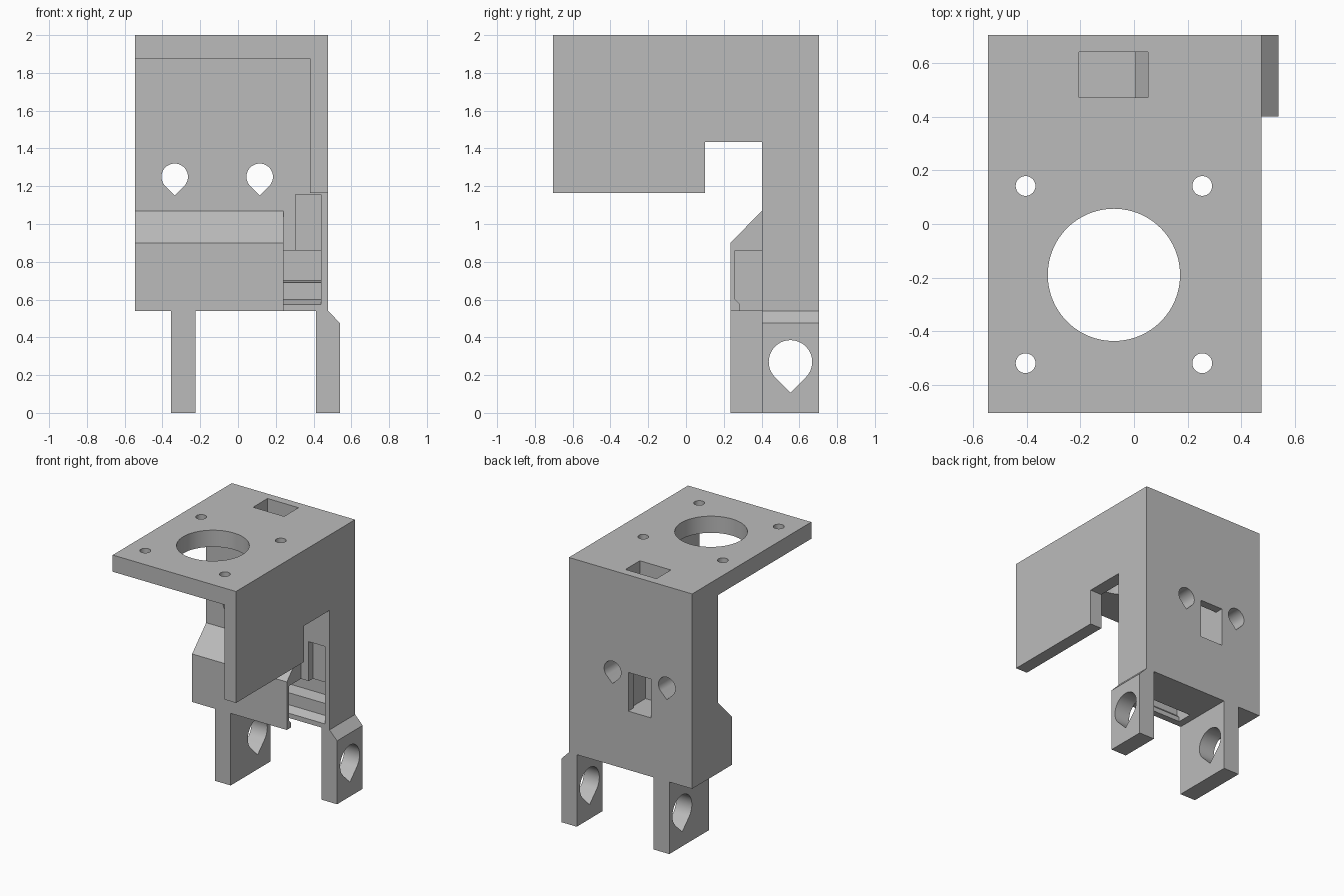
import bpy, bmesh, math
from mathutils import Vector

cube = bpy.data.objects.get("Cube")
if cube:
    bpy.data.objects.remove(cube, do_unlink=True)

grey = bpy.data.materials.new("light_grey_plastic")
grey.use_nodes = True
grey.diffuse_color = (0.5, 0.5, 0.5, 1)
grey.node_tree.nodes["Principled BSDF"].inputs["Base Color"].default_value = (0.5, 0.5, 0.5, 1)


def prism(name, axis, lo, hi, outline):
    """Extrude a 2D outline along an axis; outline uses the other two axes in order."""
    def place(a, b, c):
        return {"x": (c, a, b), "y": (a, c, b), "z": (a, b, c)}[axis]
    bm = bmesh.new()
    face = bm.faces.new([bm.verts.new(place(a, b, lo)) for a, b in outline])
    grown = bmesh.ops.extrude_face_region(bm, geom=[face])
    moved = [v for v in grown["geom"] if isinstance(v, bmesh.types.BMVert)]
    bmesh.ops.translate(bm, verts=moved, vec=Vector(place(0, 0, hi - lo)))
    bmesh.ops.recalc_face_normals(bm, faces=bm.faces)
    mesh = bpy.data.meshes.new(name)
    bm.to_mesh(mesh)
    bm.free()
    mesh.materials.append(grey)
    obj = bpy.data.objects.new(name, mesh)
    bpy.context.collection.objects.link(obj)
    return obj


def box(name, x, y, z):
    return prism(name, "z", z[0], z[1],
                 [(x[0], y[0]), (x[1], y[0]), (x[1], y[1]), (x[0], y[1])])


def circle(cx, cy, r, n=64):
    return [(cx + r * math.cos(math.tau * i / n), cy + r * math.sin(math.tau * i / n))
            for i in range(n)]


def teardrop(cx, cy, r, n=48):
    """Round hole outline with a right-angled point at the bottom."""
    arc = [math.radians(-45 + 270 * i / n) for i in range(n + 1)]
    return [(cx + r * math.cos(a), cy + r * math.sin(a)) for a in arc] + [(cx, cy - r * math.sqrt(2))]


def combine(target, others, operation):
    """Apply booleans one after the other, then drop the helper objects."""
    for other in others:
        other.hide_render = True
        mod = target.modifiers.new(other.name, "BOOLEAN")
        mod.operation = operation
        mod.solver = "EXACT"
        mod.object = other
        graph = bpy.context.evaluated_depsgraph_get()
        result = bpy.data.meshes.new_from_object(target.evaluated_get(graph))
        target.modifiers.clear()
        target.data = result
        bpy.data.objects.remove(other, do_unlink=True)


LEFT, RIGHT = -0.545, 0.477
FRONT, WALL, BACK = -0.705, 0.402, 0.705

# Solid parts
bracket = box("motor_bracket", (LEFT, RIGHT), (WALL, BACK), (0.54, 2))
top_plate = box("top_plate", (LEFT, RIGHT), (FRONT, BACK), (1.875, 2))
side_plate = prism("side_plate", "x", 0.38, RIGHT,
                   [(FRONT, 1.165), (0.1, 1.165), (0.1, 1.435), (0.5, 1.435),
                    (0.5, 2), (FRONT, 2)])
front_block = prism("front_block", "x", LEFT, 0.24,
                    [(0.235, 0.54), (0.5, 0.54), (0.5, 1.07), (WALL, 1.07), (0.235, 0.90)])
inner_leg = box("inner_leg", (-0.355, -0.225), (0.235, BACK), (0, 0.6))
outer_leg = prism("outer_leg", "y", WALL, BACK,
                  [(0.412, 0), (0.54, 0), (0.54, 0.475), (RIGHT, 0.54), (RIGHT, 0.6), (0.412, 0.6)])
combine(bracket, [top_plate, side_plate, front_block, inner_leg, outer_leg], "UNION")

# Motor opening and its four screw holes
cutters = [prism("motor_opening", "z", 1.8, 2.1, circle(-0.075, -0.19, 0.247, 96))]
for x in (-0.405, 0.255):
    for y in (-0.52, 0.142):
        cutters.append(prism("screw_hole", "z", 1.8, 2.1, circle(x, y, 0.037, 32)))

# Teardrop holes through the wall and both legs
for x in (-0.335, 0.115):
    cutters.append(prism("wall_hole", "y", 0.2, 0.8, teardrop(x, 1.25, 0.07)))
cutters.append(prism("leg_hole", "x", -0.6, 0.7, teardrop(0.553, 0.27, 0.115)))

# Switch bay with its bottom slot, and the shallow channel above it
cutters.append(prism("switch_bay", "x", -0.17, 0.44,
                     [(0.26, 0.6), (0.285, 0.575), (0.285, 0.5), (WALL, 0.5), (WALL, 0.575),
                      (0.47, 0.6), (0.47, 0.69), (0.57, 0.7), (0.57, 0.86), (0.26, 0.86)]))
cutters.append(box("switch_channel", (0.305, 0.44), (0.35, 0.45), (0.8, 1.155)))

# Cable passage from the top down to the window in the back
cutters.append(prism("cable_shaft", "y", 0.472, 0.642,
                     [(-0.205, 0.98), (0.005, 0.98), (0.005, 1.8), (0.052, 1.86),
                      (0.052, 2.1), (-0.205, 2.1)]))
cutters.append(box("back_window", (-0.205, -0.015), (0.6, 0.8), (0.98, 1.27)))
combine(bracket, cutters, "DIFFERENCE")

# Smooth the round holes only
bpy.ops.object.select_all(action="DESELECT")
bracket.select_set(True)
bpy.context.view_layer.objects.active = bracket
bpy.ops.object.shade_smooth_by_angle(angle=math.radians(20))
